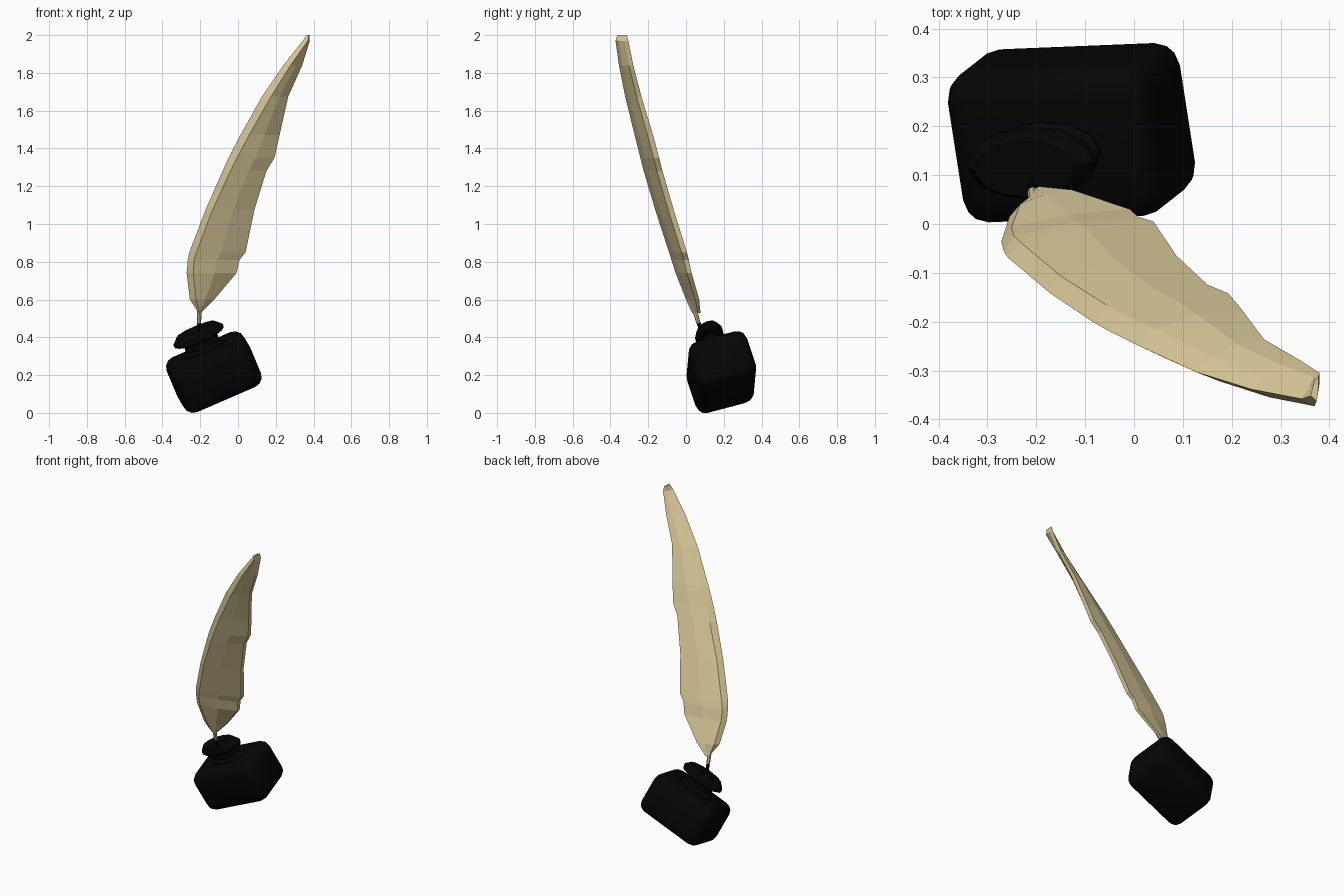
import bpy, bmesh, math
from mathutils import Vector, Matrix

if "Cube" in bpy.data.objects:
    bpy.data.objects.remove(bpy.data.objects["Cube"])


def material(name, rgb):
    m = bpy.data.materials.new(name)
    m.diffuse_color = (*rgb, 1)
    m.use_nodes = True
    m.node_tree.nodes["Principled BSDF"].inputs["Base Color"].default_value = m.diffuse_color
    return m


BLACK = material("ink black", (0.0015, 0.0015, 0.0015))
TAN = material("feather tan", (0.72, 0.60, 0.33))


def finish(bm, name, mat):
    bmesh.ops.recalc_face_normals(bm, faces=bm.faces)
    me = bpy.data.meshes.new(name)
    bm.to_mesh(me)
    bm.free()
    me.materials.append(mat)
    ob = bpy.data.objects.new(name, me)
    bpy.context.collection.objects.link(ob)
    return ob


def loft(name, rings, mat):
    """Skin equal-length rings of points and cap both ends."""
    bm = bmesh.new()
    rows = [[bm.verts.new(p) for p in r] for r in rings]
    n = len(rows[0])
    for a, b in zip(rows, rows[1:]):
        for i in range(n):
            j = (i + 1) % n
            bm.faces.new((a[i], a[j], b[j], b[i]))
    bm.faces.new(rows[0])
    bm.faces.new(rows[-1])
    return finish(bm, name, mat)


def tube(name, p0, p1, r0, r1, mat, sides=8):
    d = (Vector(p1) - Vector(p0)).normalized()
    u = d.orthogonal().normalized()
    v = d.cross(u)
    ring = lambda p, r: [Vector(p) + r * (math.cos(t) * u + math.sin(t) * v)
                         for t in (math.tau * i / sides for i in range(sides))]
    return loft(name, [ring(p0, r0), ring(p1, r1)], mat)


def smooth(ob, degrees):
    bpy.ops.object.select_all(action='DESELECT')
    bpy.context.view_layer.objects.active = ob
    ob.select_set(True)
    bpy.ops.object.shade_smooth_by_angle(angle=math.radians(degrees))


# tilted frame of the ink bottle
up = Vector((-0.37, -0.29, 0.88)).normalized()
ax = Vector((0.92, 0.04, 0.39))
ax = (ax - up * ax.dot(up)).normalized()
ay = up.cross(ax)
frame = Matrix((ax, ay, up)).transposed().to_4x4()
frame.translation = (-0.128, 0.187, 0.216)

# bottle body: rounded block
bm = bmesh.new()
bmesh.ops.create_cube(bm, size=1)
bmesh.ops.scale(bm, vec=(0.448, 0.322, 0.268), verts=bm.verts)
bmesh.ops.bevel(bm, geom=bm.edges[:], offset=0.057, segments=3,
                profile=0.5, affect='EDGES')
body = finish(bm, "bottle_body", BLACK)
body.matrix_world = frame
smooth(body, 35)

# oval neck and flared lip: (height, half width)
profile = [(0.11, 0.12), (0.14, 0.12), (0.155, 0.095), (0.19, 0.095),
           (0.205, 0.140), (0.225, 0.143), (0.257, 0.112)]
N = 12
rings = [[(r * math.cos(math.tau * i / N), 0.54 * r * math.sin(math.tau * i / N), h)
          for i in range(N)] for h, r in profile]
neck = loft("bottle_neck", rings, BLACK)
neck.matrix_world = frame
smooth(neck, 35)

# feather stations: z, crease x, outer edge x, trailing edge x, front y, thickness
stations = [
    (0.53, -0.203, -0.208, -0.195, 0.032, 0.45),
    (0.60, -0.222, -0.255, -0.126, 0.000, 0.70),
    (0.74, -0.237, -0.272, -0.008, -0.055, 0.85),
    (0.81, -0.232, -0.266, 0.008, -0.077, 0.92),
    (0.85, -0.220, -0.258, 0.040, -0.090, 0.95),
    (1.075, -0.135, -0.172, 0.087, -0.163, 0.98),
    (1.28, -0.040, -0.082, 0.150, -0.224, 1.0),
    (1.35, -0.005, -0.050, 0.193, -0.242, 1.0),
    (1.47, 0.058, 0.012, 0.220, -0.272, 0.98),
    (1.675, 0.175, 0.127, 0.266, -0.322, 0.86),
    (1.84, 0.278, 0.240, 0.340, -0.355, 0.76),
    (1.97, 0.370, 0.343, 0.380, -0.373, 0.68),
    (2.00, 0.374, 0.362, 0.378, -0.363, 0.50),
]
rings = []
for z, a, s, c, y, k in stations:
    m = a + 0.5 * (c - a)
    # the sheet is rolled, so back points sit a little to the left
    rings.append([(x, y + k * d, z) for x, d in (
        (a, 0.0), (s, 0.022), (a - 0.016 * k, 0.058), (m - 0.010 * k, 0.088),
        (c, 0.100), (c, 0.070), (m, 0.024))])
loft("feather", rings, TAN)

# quill shaft and inked nib
tube("quill_shaft", (-0.203, 0.042, 0.56), (-0.207, 0.066, 0.475), 0.013, 0.011, TAN)
tube("quill_nib", (-0.207, 0.066, 0.477), (-0.211, 0.10, 0.38), 0.011, 0.007, BLACK)
